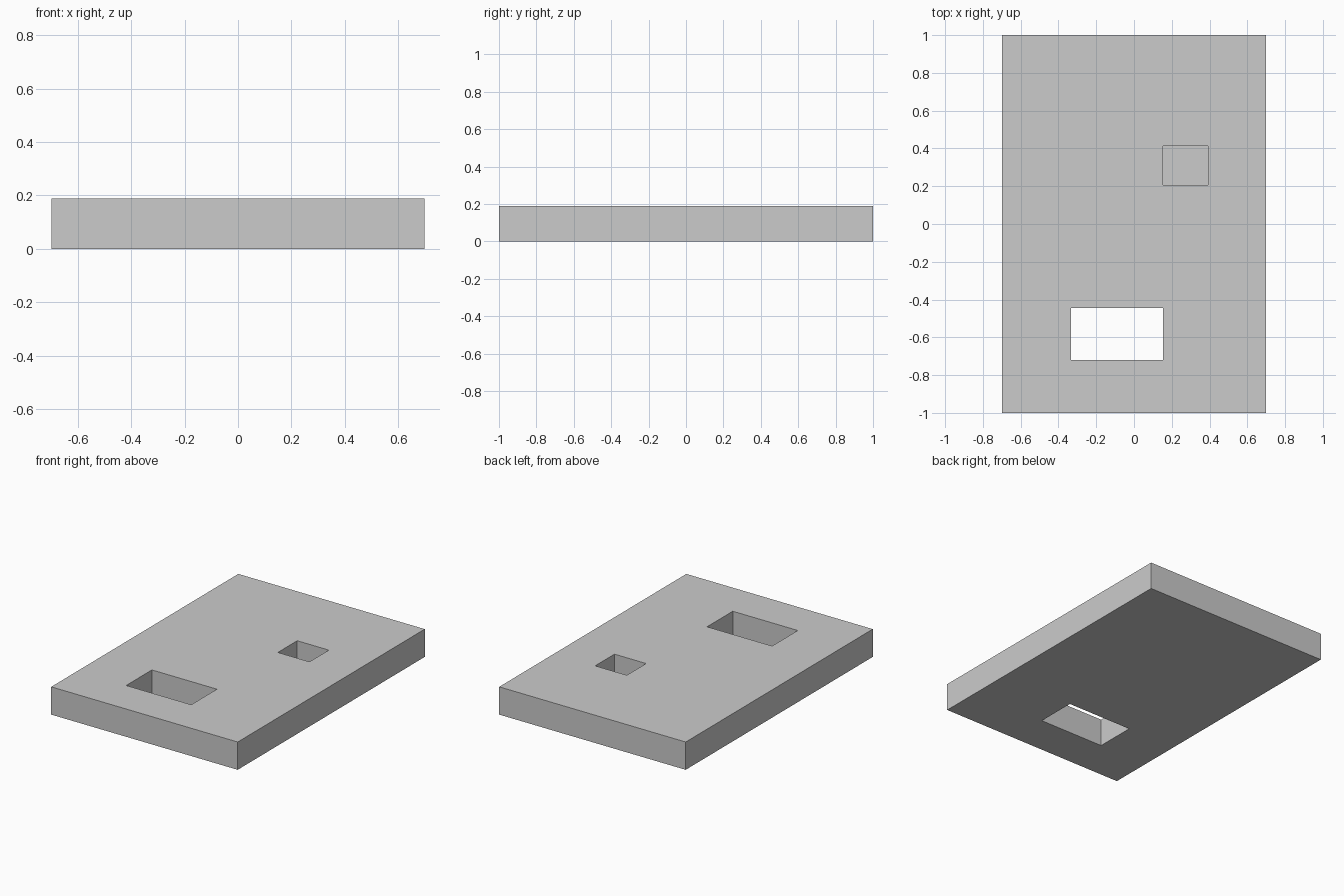
import bpy

if "Cube" in bpy.data.objects:
    bpy.data.objects.remove(bpy.data.objects["Cube"])

HEIGHT = 0.188


def box(name, x0, x1, y0, y1, z0, z1):
    """Axis-aligned box from its extents."""
    bpy.ops.mesh.primitive_cube_add(
        size=1, location=((x0 + x1) / 2, (y0 + y1) / 2, (z0 + z1) / 2))
    obj = bpy.context.object
    obj.name = name
    obj.scale = (x1 - x0, y1 - y0, z1 - z0)
    bpy.ops.object.transform_apply(location=True, rotation=True, scale=True)
    return obj


def cut(target, cutter):
    """Subtract the cutter from the target, then discard the cutter."""
    mod = target.modifiers.new(cutter.name, 'BOOLEAN')
    mod.operation = 'DIFFERENCE'
    mod.solver = 'EXACT'
    mod.object = cutter
    bpy.context.view_layer.objects.active = target
    bpy.ops.object.modifier_apply(modifier=mod.name)
    bpy.data.objects.remove(cutter, do_unlink=True)


# Rectangular slab
plate = box("plate", -0.698, 0.698, -1, 1, 0, HEIGHT)

# Large window right through the slab
cut(plate, box("window_cutter", -0.333, 0.154, -0.72, -0.445, -0.1, HEIGHT + 0.1))

# Small blind pocket, open only at the top
cut(plate, box("pocket_cutter", 0.154, 0.391, 0.206, 0.413, 0.04, HEIGHT + 0.1))
